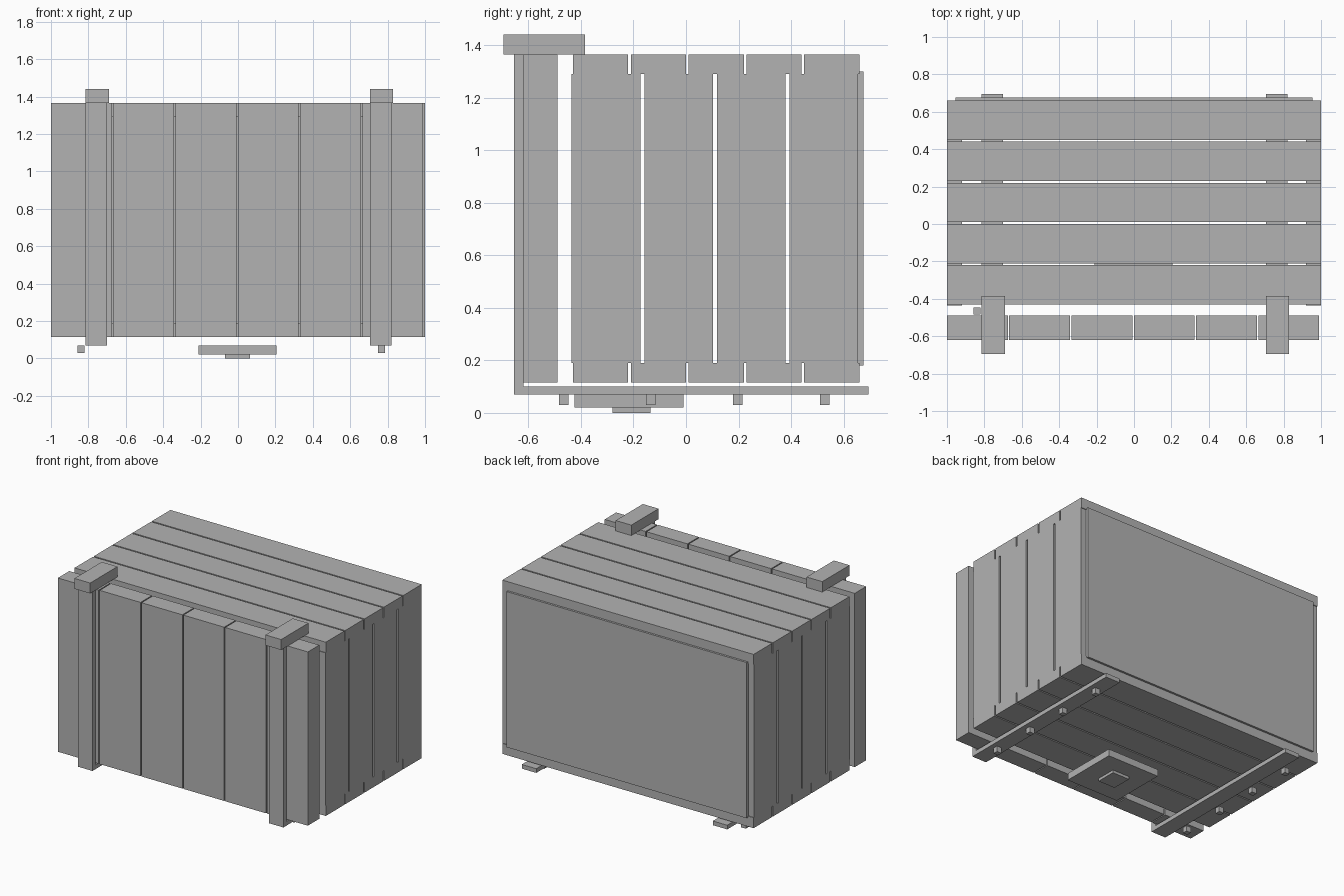
import bpy
import bmesh
from mathutils import Vector

cube = bpy.data.objects.get("Cube")
if cube:
    bpy.data.objects.remove(cube, do_unlink=True)

grey = bpy.data.materials.new("plain grey")
grey.use_nodes = True
grey.diffuse_color = (0.45, 0.45, 0.45, 1)
grey.node_tree.nodes["Principled BSDF"].inputs["Base Color"].default_value = grey.diffuse_color


def box(name, xs, ys, zs):
    """Flat-sided box given its (low, high) span on each axis."""
    bm = bmesh.new()
    bmesh.ops.create_cube(bm, size=1)
    spans = (xs, ys, zs)
    size = Vector([hi - lo for lo, hi in spans])
    centre = Vector([(hi + lo) / 2 for lo, hi in spans])
    bmesh.ops.scale(bm, vec=size, verts=bm.verts)
    bmesh.ops.translate(bm, vec=centre, verts=bm.verts)
    mesh = bpy.data.meshes.new(name)
    bm.to_mesh(mesh)
    bm.free()
    mesh.materials.append(grey)
    obj = bpy.data.objects.new(name, mesh)
    bpy.context.collection.objects.link(obj)
    return obj


def row(start, end, count, gap):
    """Spans of equal planks laid side by side with a gap between them."""
    width = (end - start - gap * (count - 1)) / count
    for i in range(count):
        lo = start + i * (width + gap)
        yield lo, lo + width


BOTTOM, FLOOR, CEILING, TOP = 0.115, 0.19, 1.29, 1.365

# Crate floor and roof planks
for span in row(-0.43, 0.66, 5, 0.01):
    box("floor_plank", (-1, 1), span, (BOTTOM, FLOOR))
    box("roof_plank", (-1, 1), span, (CEILING, TOP))

# Side wall planks
for span in row(-0.435, 0.655, 4, 0.015):
    box("right_wall_plank", (-1, -0.92), span, (FLOOR, CEILING))
    box("left_wall_plank", (0.92, 1), span, (FLOOR, CEILING))

# Back panel
box("back_panel", (-0.955, 0.955), (0.655, 0.675), (0.18, 1.30))

# Front door planks
for span in row(-1, 0.99, 6, 0.008):
    box("door_plank", span, (-0.62, -0.49), (BOTTOM, TOP))

# Door battens, top brackets, skids and their pegs
for side, x, peg_x in (("right", -0.815, -0.858), ("left", 0.705, 0.748)):
    box(side + "_door_batten", (x, x + 0.115), (-0.655, -0.618), (0.10, TOP))
    box(side + "_top_bracket", (x, x + 0.125), (-0.695, -0.385), (TOP, 1.44))
    box(side + "_skid", (x, x + 0.115), (-0.655, 0.695), (0.07, 0.10))
    for i in range(4):
        y = -0.483 + 0.331 * i
        box(side + "_peg", (peg_x, peg_x + 0.038), (y, y + 0.036), (0.03, 0.07))

# Base plate with a plain pad below it
box("base_plate", (-0.21, 0.205), (-0.425, -0.01), (0.02, 0.07))
box("base_pad", (-0.07, 0.065), (-0.28, -0.135), (0, 0.02))
